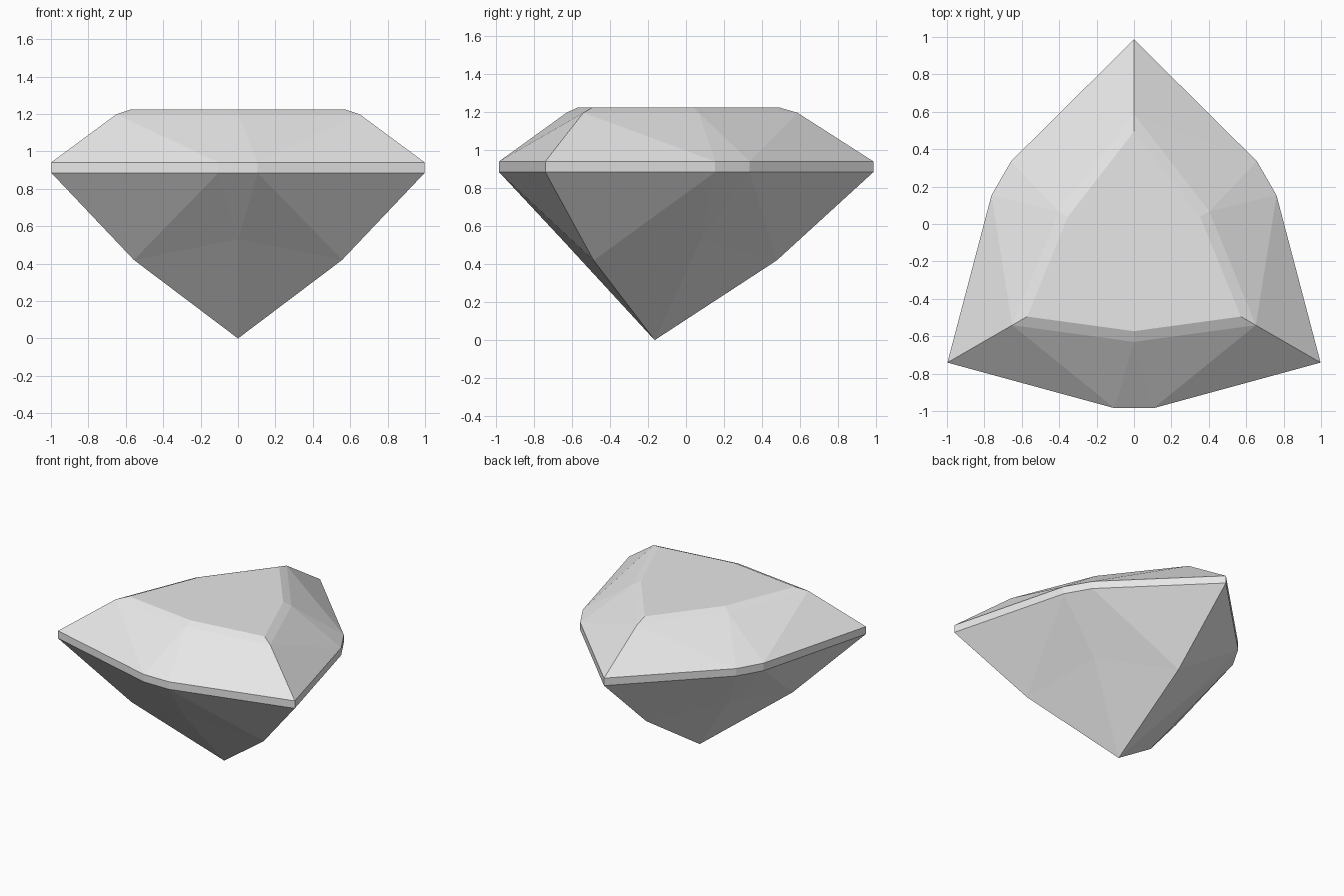
import bpy, bmesh
from math import sin, cos, radians

cube = bpy.data.objects.get("Cube")
if cube:
    bpy.data.objects.remove(cube)

CENTRE_Y = -0.165
TIP_R = 1.152          # radius of the three corners
SIDE_R = 0.826         # radius of the paired points along each side
SIDE_ANGLE = 52.7      # angle of those points from a corner

stone = bpy.data.materials.new("pale grey stone")
stone.use_nodes = True
stone.diffuse_color = (0.8, 0.8, 0.8, 1)
stone.node_tree.nodes["Principled BSDF"].inputs["Base Color"].default_value = (0.8, 0.8, 0.8, 1)

bm = bmesh.new()


def point(r, angle, z):
    a = radians(90 + angle)
    return bm.verts.new((r * cos(a), CENTRE_Y + r * sin(a), z))


def girdle_ring(z):
    """Corner, then two side points, for each third."""
    ring = []
    for a in (0, 120, 240):
        ring += [point(TIP_R, a, z), point(SIDE_R, a + SIDE_ANGLE, z),
                 point(SIDE_R, a + 120 - SIDE_ANGLE, z)]
    return ring


def facet_ring(corner_r, corner_z, mid_r, mid_z):
    """Corner, then middle of the side, for each third."""
    ring = []
    for a in (0, 120, 240):
        ring += [point(corner_r, a, corner_z), point(mid_r, a + 60, mid_z)]
    return ring


def band(low, high):
    n = len(low)
    for i in range(n):
        j = (i + 1) % n
        bm.faces.new((low[i], low[j], high[j], high[i]))


def facets(girdle, ring):
    """Five triangles per side between the girdle and a facet ring."""
    for k in range(3):
        tip, s1, s2 = girdle[3 * k:3 * k + 3]
        next_tip = girdle[(3 * k + 3) % 9]
        corner, mid = ring[2 * k:2 * k + 2]
        next_corner = ring[(2 * k + 2) % 6]
        for tri in ((tip, s1, corner), (s1, mid, corner), (s1, s2, mid),
                    (s2, next_corner, mid), (s2, next_tip, next_corner)):
            bm.faces.new(tri)


# Girdle
lower = girdle_ring(0.885)
upper = girdle_ring(0.942)
band(lower, upper)

# Crown, bevel and table
crown = facet_ring(0.752, 1.198, 0.465, 1.198)
table = facet_ring(0.66, 1.225, 0.408, 1.225)
facets(upper, crown)
band(crown, table)
bm.faces.new(table)

# Pavilion down to the point
pavilion = facet_ring(0.643, 0.42, 0.488, 0.53)
facets(lower, pavilion)
culet = point(0, 0, 0)
for i in range(6):
    bm.faces.new((pavilion[i], pavilion[(i + 1) % 6], culet))

bmesh.ops.recalc_face_normals(bm, faces=bm.faces)
mesh = bpy.data.meshes.new("gemstone")
bm.to_mesh(mesh)
bm.free()
mesh.materials.append(stone)
gem = bpy.data.objects.new("gemstone", mesh)
bpy.context.collection.objects.link(gem)
